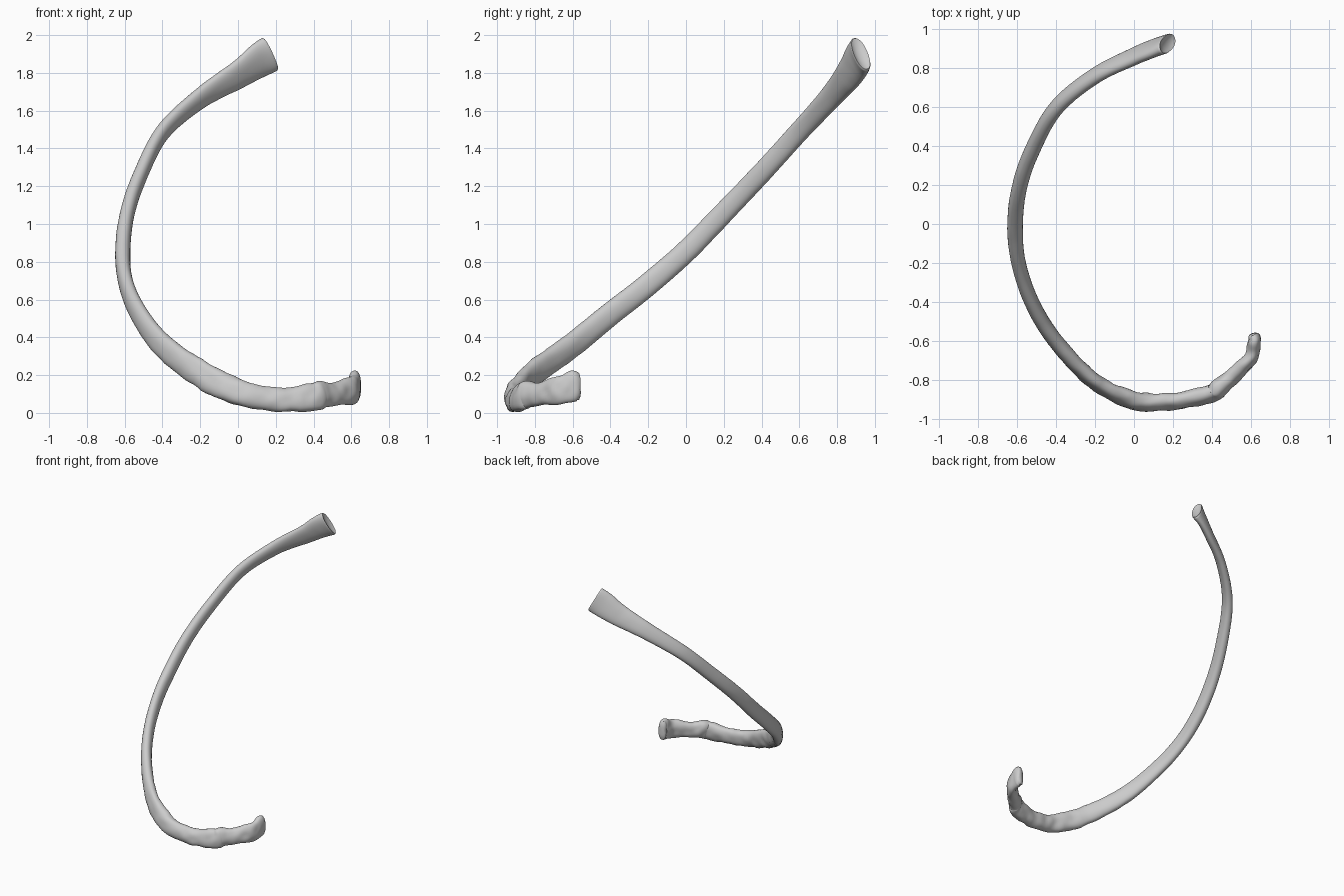
import bpy, bmesh, math
from mathutils import Vector, noise

if "Cube" in bpy.data.objects:
    bpy.data.objects.remove(bpy.data.objects["Cube"])

# Stations along the bone: x, y, z, half height, half thickness
PATH = [
    (0.17, 0.925, 1.90, .100, .042), (0.11, 0.905, 1.865, .098, .036),
    (0.00, 0.86, 1.79, .082, .034), (-0.20, 0.76, 1.665, .062, .034),
    (-0.395, 0.60, 1.49, .054, .035), (-0.512, 0.40, 1.27, .054, .037),
    (-0.585, 0.20, 1.06, .056, .038), (-0.61, 0.00, 0.855, .058, .040),
    (-0.592, -0.20, 0.68, .060, .037), (-0.52, -0.41, 0.515, .062, .038),
    (-0.395, -0.61, 0.352, .066, .040), (-0.20, -0.81, 0.208, .072, .040),
    (0.00, -0.905, 0.112, .072, .045), (0.20, -0.91, 0.070, .062, .042),
    (0.39, -0.872, 0.082, .074, .045), (0.44, -0.837, 0.096, .072, .044),
    (0.51, -0.775, 0.098, .060, .040), (0.60, -0.685, 0.118, .072, .035),
    (0.618, -0.60, 0.140, .080, .034), (0.61, -0.572, 0.142, .072, .028),
]
# Direction of the tall axis at chosen stations
LEAN = {0: (0, -.2, 1), 3: (0, -.45, .9), 5: (0, -.7, .7), 7: (0, -.7, .7),
        9: (.15, -.45, .8), 11: (.1, .1, 1), 13: (0, .25, 1), 15: (0, .1, 1), 19: (0, 0, 1)}
SIDES, STEPS = 32, 9


def lean(t):
    keys = sorted(LEAN)
    for a, b in zip(keys, keys[1:]):
        if t <= b:
            return Vector(LEAN[a]).lerp(Vector(LEAN[b]), (t - a) / (b - a))
    return Vector(LEAN[keys[-1]])


def sample(t):
    """Smooth spline through the stations."""
    n = len(PATH)
    i = min(int(t), n - 2)
    u = t - i
    p0, p1, p2, p3 = [PATH[max(0, min(n - 1, k))] for k in range(i - 1, i + 3)]
    return [.5 * (2 * b + (c - a) * u + (2 * a - 5 * b + 4 * c - d) * u * u
                  + (3 * b - a - 3 * c + d) * u ** 3) for a, b, c, d in zip(p0, p1, p2, p3)]


def spow(v, e):
    return math.copysign(abs(v) ** e, v)


bm = bmesh.new()


def add_ring(t, scale=1.0, push=0.0):
    s = sample(t)
    c = Vector(s[:3])
    last = len(PATH) - 1
    tan = (Vector(sample(min(t + .05, last))[:3]) - Vector(sample(max(t - .05, 0))[:3])).normalized()
    up = lean(t)
    up = (up - tan * up.dot(tan)).normalized()
    side = tan.cross(up)
    # Lumpy surface toward the front end
    rough = max(0, min(1, (t - 9.5) / 2))
    ring = []
    for k in range(SIDES):
        a = math.tau * k / SIDES
        p = c + tan * push + up * s[3] * scale * spow(math.sin(a), .9) + side * s[4] * scale * spow(math.cos(a), .9)
        out = (p - c).normalized()
        p += out * noise.noise(p * 16) * (.001 + .008 * rough) * scale
        ring.append(bm.verts.new(p))
    return ring


# Shaft with a shallow dished back end and a rounded front end
end = len(PATH) - 1
rings = [add_ring(0, .35, .012), add_ring(0, .75, .004), add_ring(0, .94, -.003)]
rings += [add_ring(i / STEPS) for i in range(1, end * STEPS + 1)]
rings += [add_ring(end, .8, .007), add_ring(end, .45, .011)]
for r, q in zip(rings, rings[1:]):
    for k in range(SIDES):
        j = (k + 1) % SIDES
        bm.faces.new((r[k], r[j], q[j], q[k]))
bm.faces.new(rings[0])
bm.faces.new(rings[-1])
bmesh.ops.recalc_face_normals(bm, faces=bm.faces[:])

mesh = bpy.data.meshes.new("rib_bone")
bm.to_mesh(mesh)
bm.free()
rib = bpy.data.objects.new("rib_bone", mesh)
bpy.context.collection.objects.link(rib)
bpy.context.view_layer.objects.active = rib
rib.select_set(True)
bpy.ops.object.shade_smooth_by_angle(angle=math.radians(50))
